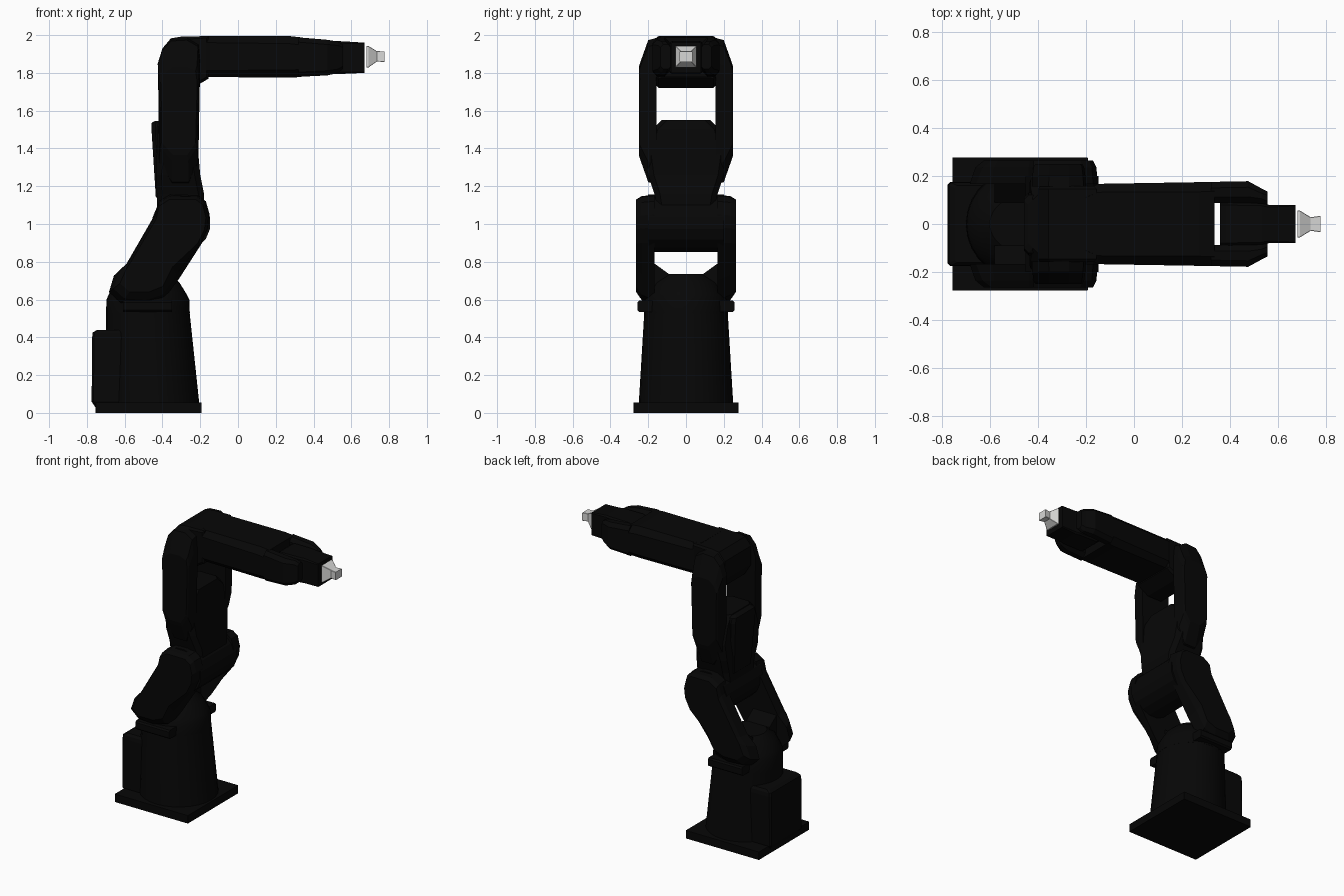
import bpy, bmesh, math
from mathutils import Vector

if "Cube" in bpy.data.objects:
    bpy.data.objects.remove(bpy.data.objects["Cube"])


def material(name, rgb):
    m = bpy.data.materials.new(name)
    m.diffuse_color = (*rgb, 1)
    m.use_nodes = True
    m.node_tree.nodes["Principled BSDF"].inputs["Base Color"].default_value = m.diffuse_color
    return m


BLACK = material("matte_black", (0.002, 0.002, 0.002))
SILVER = material("light_metal", (0.68, 0.68, 0.67))


def loft(name, rings, mat=BLACK, mirror=False):
    """Skin a series of equal-length rings and cap both ends."""
    bm = bmesh.new()
    loops = [[bm.verts.new(p) for p in r] for r in rings]
    n = len(loops[0])
    for a, b in zip(loops, loops[1:]):
        for i in range(n):
            j = (i + 1) % n
            bm.faces.new((a[i], a[j], b[j], b[i]))
    bm.faces.new(loops[0][::-1])
    bm.faces.new(loops[-1])
    bmesh.ops.recalc_face_normals(bm, faces=bm.faces)
    me = bpy.data.meshes.new(name)
    bm.to_mesh(me)
    bm.free()
    me.materials.append(mat)
    ob = bpy.data.objects.new(name, me)
    bpy.context.collection.objects.link(ob)
    if mirror:
        ob.modifiers.new("Mirror", "MIRROR").use_axis = (False, True, False)
    return ob


def octa(a0, a1, b0, b1, c):
    """Rectangle with its corners cut by c."""
    return [(a0 + c, b0), (a1 - c, b0), (a1, b0 + c), (a1, b1 - c),
            (a1 - c, b1), (a0 + c, b1), (a0, b1 - c), (a0, b0 + c)]


def stack_z(name, levels, **kw):
    """Levels are (z, x0, x1, half_y, corner_cut)."""
    return loft(name, [[(x, y, z) for x, y in octa(x0, x1, -h, h, c)]
                       for z, x0, x1, h, c in levels], **kw)


def stack_x(name, levels, **kw):
    """Levels are (x, y0, y1, z0, z1, corner_cut)."""
    return loft(name, [[(x, y, z) for y, z in octa(y0, y1, z0, z1, c)]
                       for x, y0, y1, z0, z1, c in levels], **kw)


def turned(name, levels, n=28):
    """Upright round part; levels are (z, centre_x, radius_x, radius_y)."""
    ob = loft(name, [[(cx + rx * math.cos(math.tau * i / n),
                       ry * math.sin(math.tau * i / n), z) for i in range(n)]
                     for z, cx, rx, ry in levels])
    bpy.context.view_layer.objects.active = ob
    ob.select_set(True)
    bpy.ops.object.shade_smooth_by_angle(angle=math.radians(25))
    ob.select_set(False)
    return ob


def inset(profile, d, low):
    """Move points towards the centre by d, or by low in the bottom part."""
    mid = sum((Vector(p) for p in profile), Vector((0, 0))) / len(profile)
    return [Vector(p) + (mid - Vector(p)).normalized() * (low if p[1] < .75 else d)
            for p in profile]


def side_plate(name, profile, layers, **kw):
    """Layers are (y, inset, bottom_inset) for an x-z profile."""
    return loft(name, [[(x, y, z) for x, z in inset(profile, d, low)]
                       for y, d, low in layers], **kw)


def hub(name, x, z, r, half, n=16):
    ring = [(x + r * math.cos(math.tau * (i + .5) / n),
             z + r * math.sin(math.tau * (i + .5) / n)) for i in range(n)]
    return side_plate(name, ring, [(-half, 0, 0), (half, 0, 0)])


# Base: floor plate, round tapered pedestal, rear connection box
stack_z("base_plate", [(0, -.755, -.192, .277, .002),
                       (.055, -.755, -.192, .277, .002)])
turned("pedestal", [(.05, -.455, .25, .25), (.53, -.477, .221, .221)])
stack_z("rear_box", [(.03, -.755, -.6, .16, .01), (.06, -.775, -.6, .175, .01),
                     (.40, -.772, -.6, .175, .01), (.425, -.77, -.6, .172, .01),
                     (.44, -.745, -.6, .16, .01)])

# Round shoulder turret with side lugs and yoke fillets
turned("shoulder_turret", [(.525, -.477, .222, .222), (.60, -.477, .219, .219),
                           (.63, -.478, .205, .205), (.69, -.48, .17, .175),
                           (.735, -.48, .12, .11)])
stack_x("turntable_lug", [(-.61, .15, .258, .535, .595, .01),
                          (-.35, .15, .258, .535, .595, .01)], mirror=True)
loft("yoke_fillet", [[(x, .09, .735), (x, .18, .80), (x, .18, .60), (x, .09, .60)]
                     for x in (-.58, -.40)], mirror=True)

# Lower arm: slanted side plates joined by the elbow hub
lower = [(-.63, .57), (-.695, .63), (-.67, .72), (-.59, .79), (-.44, 1.05),
         (-.42, 1.12), (-.36, 1.155), (-.21, 1.15), (-.17, 1.12), (-.15, 1.05),
         (-.155, .98), (-.19, .90), (-.31, .69), (-.40, .58), (-.50, .555)]
side_plate("lower_arm_plate", lower, [(.167, 0, .015), (.235, .008, .045),
                                      (.264, .025, .09)], mirror=True)
hub("elbow_hub", -.30, 1.005, .155, .2)

# Upper arm: neck flaring into a fork
stack_z("upper_arm_neck", [(1.05, -.43, -.18, .14, .02), (1.16, -.43, -.18, .168, .03),
                           (1.26, -.435, -.20, .20, .03), (1.37, -.43, -.21, .225, .04),
                           (1.50, -.43, -.22, .18, .03), (1.55, -.42, -.23, .13, .03)])
stack_z("upper_arm_back_cover", [(1.14, -.435, -.36, .11, .02), (1.50, -.458, -.36, .13, .02),
                                 (1.535, -.458, -.36, .12, .02), (1.545, -.44, -.36, .10, .02)])
fork = [(-.35, 1.21), (-.42, 1.32), (-.42, 1.60), (-.425, 1.85), (-.40, 1.93),
        (-.355, 1.98), (-.27, 1.985), (-.21, 1.95), (-.20, 1.85), (-.205, 1.60),
        (-.21, 1.32), (-.26, 1.21)]
loft("upper_arm_fork", [[(-.312 + (x + .312) * sx, y, 1.6 + (z - 1.6) * sz) for x, z in fork]
                        for y, sx, sz in ((.157, 1, 1), (.20, .98, .97),
                                          (.24, .93, .68), (.25, .86, .6))], mirror=True)

# Forearm: pivot head, tapered housing, two wrist prongs
head = [(-.40, 1.80), (-.35, 1.72), (-.24, 1.72), (-.155, 1.77),
        (-.155, 1.995), (-.30, 1.992), (-.355, 1.983), (-.40, 1.93)]
side_plate("forearm_head", head, [(-.158, .015, 0), (-.145, 0, 0),
                                  (.145, 0, 0), (.158, .015, 0)])
stack_x("forearm_housing", [(-.20, -.14, .14, 1.78, 1.995, .03),
                            (-.15, -.167, .167, 1.778, 1.995, .035),
                            (.27, -.174, .174, 1.775, 1.995, .04),
                            (.335, -.175, .175, 1.778, 1.988, .04)])
stack_x("forearm_prong", [(.32, .088, .175, 1.779, 1.988, .025),
                          (.475, .088, .178, 1.787, 1.975, .025),
                          (.53, .085, .148, 1.80, 1.965, .02),
                          (.555, .08, .135, 1.82, 1.95, .015)], mirror=True)

# Wrist between the prongs, with its cross pin
stack_x("wrist", [(.358, -.089, .089, 1.81, 1.955, .01), (.38, -.089, .089, 1.797, 1.967, .01),
                  (.53, -.086, .086, 1.795, 1.968, .01), (.56, -.08, .08, 1.795, 1.967, .01),
                  (.671, -.08, .08, 1.80, 1.96, .005)])
hub("wrist_pin", .46, 1.88, .06, .12, 12)

# Tool mount: square flange narrowing to a flared tip
stack_x("tool_flange", [(.68, -.056, .056, 1.828, 1.943, .002),
                        (.69, -.056, .056, 1.828, 1.943, .002),
                        (.735, -.028, .028, 1.860, 1.915, .002),
                        (.775, -.034, .034, 1.858, 1.914, .002)], mat=SILVER)
